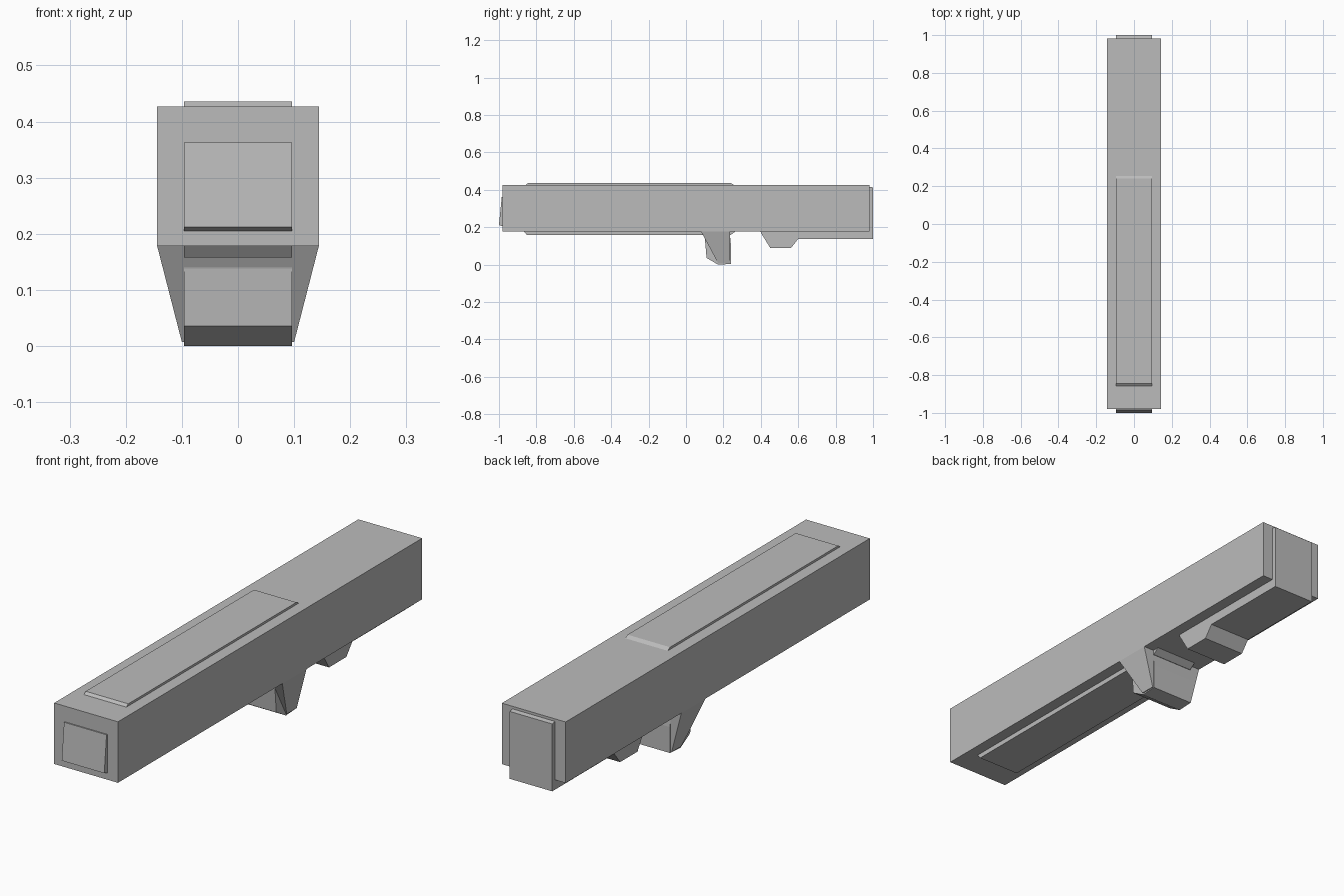
import bpy, bmesh

if "Cube" in bpy.data.objects:
    bpy.data.objects.remove(bpy.data.objects["Cube"])

grey = bpy.data.materials.new("plain grey")
grey.diffuse_color = (0.5, 0.5, 0.5, 1)
grey.use_nodes = True
grey.node_tree.nodes["Principled BSDF"].inputs["Base Color"].default_value = grey.diffuse_color


def prism(name, profile, half_width=0.096):
    """Extrude a (y, z) side profile across x. half_width may be a function of z."""
    width = half_width if callable(half_width) else (lambda z: half_width)
    bm = bmesh.new()
    sides = [[bm.verts.new((s * width(z), y, z)) for y, z in profile] for s in (-1, 1)]
    n = len(profile)
    for side in sides:
        bm.faces.new(side)
    for i in range(n):
        j = (i + 1) % n
        bm.faces.new((sides[0][i], sides[0][j], sides[1][j], sides[1][i]))
    bmesh.ops.recalc_face_normals(bm, faces=bm.faces[:])
    mesh = bpy.data.meshes.new(name)
    bm.to_mesh(mesh)
    bm.free()
    mesh.materials.append(grey)
    obj = bpy.data.objects.new(name, mesh)
    bpy.context.collection.objects.link(obj)
    return obj


# Main bar
prism("body", [(-0.98, 0.178), (0.982, 0.178), (0.982, 0.427), (-0.98, 0.427)], 0.144)

# Raised plates with bevelled ends
prism("top_plate", [(-0.857, 0.42), (-0.857, 0.427), (-0.845, 0.436),
                    (0.24, 0.436), (0.255, 0.427), (0.255, 0.42)])
prism("bottom_plate", [(-0.867, 0.185), (-0.867, 0.178), (-0.85, 0.158),
                       (0.238, 0.158), (0.265, 0.178), (0.265, 0.185)])

# Tilted front panel
prism("front_panel", [(-0.97, 0.205), (-0.98, 0.205), (-1.0, 0.212),
                      (-0.985, 0.363), (-0.97, 0.363)])

# Rear rail wrapping up the back, with its lower lug
prism("rear_rail", [(0.395, 0.185), (0.402, 0.168), (0.45, 0.09), (0.562, 0.09),
                    (0.60, 0.138), (1.0, 0.138), (1.0, 0.413), (0.975, 0.418),
                    (0.975, 0.185)])

# Tapered hanging mount: wide at the body, narrow below
prism("mount_outer", [(0.08, 0.178), (0.172, 0.007), (0.236, 0.007), (0.236, 0.178)],
      lambda z: 0.1 + 0.044 * (z - 0.007) / 0.171)
prism("mount_core", [(0.085, 0.185), (0.101, 0.138), (0.11, 0.036), (0.172, 0.0),
                     (0.24, 0.004), (0.24, 0.11), (0.232, 0.185)])
